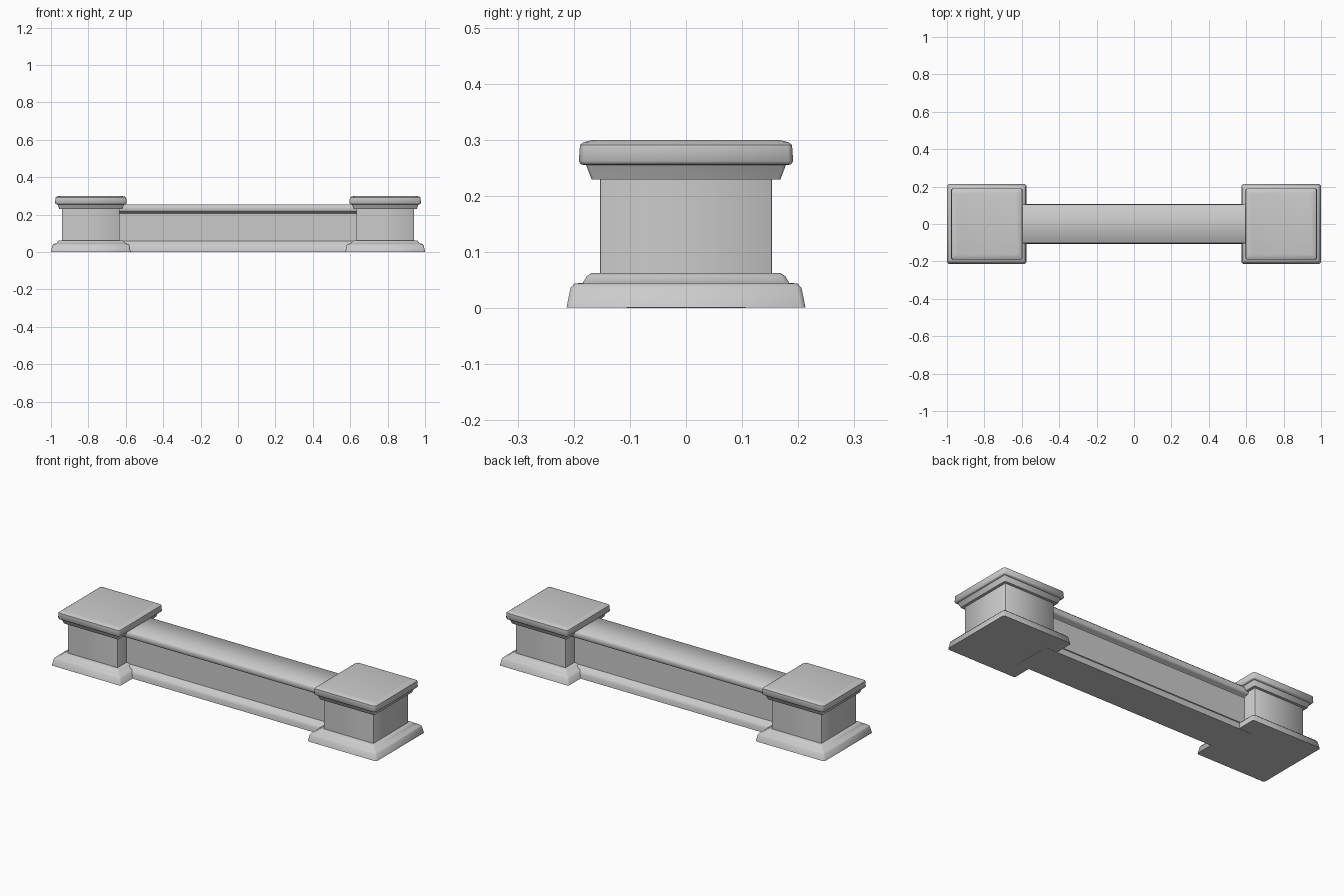
import bpy, bmesh, math

if "Cube" in bpy.data.objects:
    bpy.data.objects.remove(bpy.data.objects["Cube"])


def finish(name, bm):
    bmesh.ops.recalc_face_normals(bm, faces=bm.faces)
    me = bpy.data.meshes.new(name)
    bm.to_mesh(me)
    bm.free()
    ob = bpy.data.objects.new(name, me)
    bpy.context.collection.objects.link(ob)
    bpy.ops.object.select_all(action='DESELECT')
    ob.select_set(True)
    bpy.context.view_layer.objects.active = ob
    bpy.ops.object.shade_smooth_by_angle(angle=math.radians(50))
    return ob


def loft(name, rings, caps=True):
    """Skin a list of equal-length closed rings of points."""
    bm = bmesh.new()
    loops = [[bm.verts.new(p) for p in r] for r in rings]
    n = len(loops[0])
    for a, b in zip(loops, loops[1:]):
        for i in range(n):
            j = (i + 1) % n
            bm.faces.new((a[i], a[j], b[j], b[i]))
    if caps:
        bm.faces.new(loops[0])
        bm.faces.new(loops[-1])
    return finish(name, bm)


def chamfered_square(cx, h, z, c=0.008):
    pts = []
    for sx, sy in ((1, 1), (-1, 1), (-1, -1), (1, -1)):
        a = (cx + sx * h, sy * (h - c), z)
        b = (cx + sx * (h - c), sy * h, z)
        pts += [a, b] if sx * sy > 0 else [b, a]
    return pts


# Square pedestals: (half width, height, corner chamfer)
pedestal = [(0.213, 0.001, .008), (0.206, 0.036, .008), (0.199, 0.044, .008),
            (0.184, 0.045, .008), (0.177, 0.057, .008), (0.168, 0.063, .006),
            (0.153, 0.063, .001), (0.153, 0.229, .001), (0.168, 0.229, .004),
            (0.178, 0.255, .004), (0.187, 0.256, .008), (0.191, 0.262, .008),
            (0.189, 0.291, .008), (0.182, 0.296, .008), (0.165, 0.300, .008)]
for side, cx in (("left", -0.787), ("right", 0.787)):
    loft(side + "_pedestal", [chamfered_square(cx, h, z, c) for h, z, c in pedestal])

# Moulded rail between the pedestals: (half depth, height)
rail = [(0.106, 0.0), (0.104, 0.026), (0.098, 0.040), (0.088, 0.045),
        (0.083, 0.055), (0.075, 0.059), (0.075, 0.207), (0.083, 0.213),
        (0.098, 0.215), (0.104, 0.222), (0.103, 0.245), (0.096, 0.253)]
section = rail + [(-y, z) for y, z in reversed(rail)]
loft("rail", [[(x, y, z) for y, z in section] for x in (-0.645, 0.645)])
